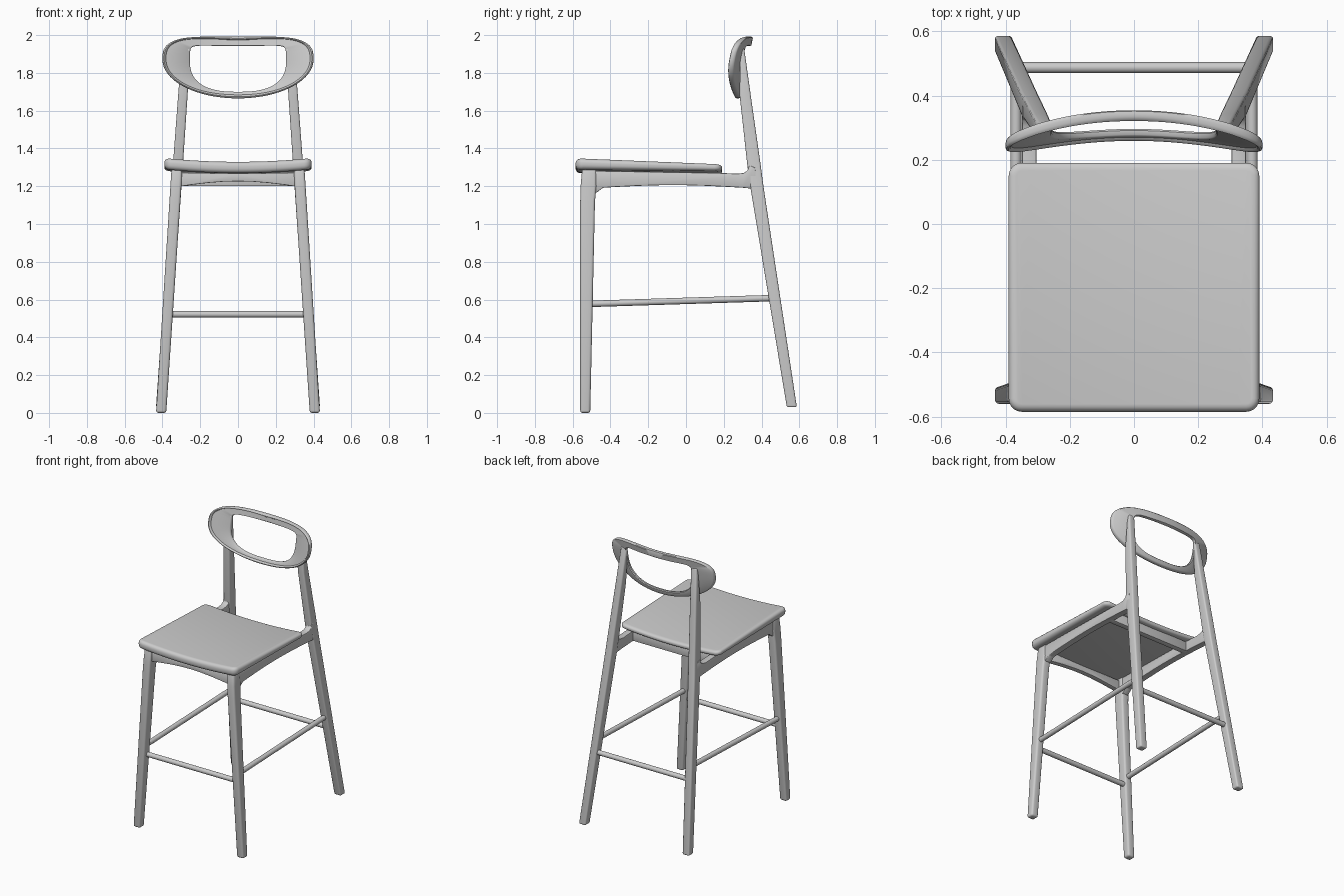
import bpy, bmesh
from math import sin, cos, pi
from mathutils import Vector

cube = bpy.data.objects.get("Cube")
if cube:
    bpy.data.objects.remove(cube, do_unlink=True)

grey = bpy.data.materials.new("light_grey")
grey.use_nodes = True
grey.diffuse_color = (0.6, 0.6, 0.6, 1)
grey.node_tree.nodes["Principled BSDF"].inputs["Base Color"].default_value = (0.6, 0.6, 0.6, 1)


def finish(bm, name, mirror=False):
    bmesh.ops.recalc_face_normals(bm, faces=bm.faces)
    mesh = bpy.data.meshes.new(name)
    bm.to_mesh(mesh)
    bm.free()
    mesh.materials.append(grey)
    ob = bpy.data.objects.new(name, mesh)
    bpy.context.collection.objects.link(ob)
    if mirror:
        ob.modifiers.new("mirror", 'MIRROR').use_mirror_merge = False
    bpy.ops.object.select_all(action='DESELECT')
    ob.select_set(True)
    bpy.context.view_layer.objects.active = ob
    bpy.ops.object.shade_smooth_by_angle(angle=0.7)
    return ob


def round_edges(bm, width, segments=3):
    bmesh.ops.recalc_face_normals(bm, faces=bm.faces)
    sharp = [e for e in bm.edges if e.calc_face_angle(0) > 0.6]
    bmesh.ops.bevel(bm, geom=sharp, offset=width, segments=segments,
                    profile=0.5, affect='EDGES', clamp_overlap=True)


def loft(bm, rings, closed=False):
    loops = [[bm.verts.new(p) for p in ring] for ring in rings]
    pairs = list(zip(loops, loops[1:])) + ([(loops[-1], loops[0])] if closed else [])
    for a, b in pairs:
        for i in range(len(a)):
            j = (i + 1) % len(a)
            bm.faces.new((a[i], a[j], b[j], b[i]))
    if not closed:
        bm.faces.new(loops[0])
        bm.faces.new(loops[-1])


def leg(name, sections, bevel):
    """Each section: height, centre x, front y, back y, width."""
    bm = bmesh.new()
    loft(bm, [[(x - w / 2, f, z), (x + w / 2, f, z), (x + w / 2, b, z), (x - w / 2, b, z)]
              for z, x, f, b, w in sections])
    round_edges(bm, bevel)
    finish(bm, name, mirror=True)


def rail(name, rings, bevel, mirror=False):
    bm = bmesh.new()
    loft(bm, rings)
    round_edges(bm, bevel, 2)
    finish(bm, name, mirror)


def rung(name, a, b, mirror=False, radius=0.017, sides=20):
    a, b = Vector(a), Vector(b)
    turn = (b - a).to_track_quat('Z', 'Y')
    circle = [turn @ Vector((cos(2 * pi * i / sides), sin(2 * pi * i / sides), 0)) * radius
              for i in range(sides)]
    bm = bmesh.new()
    loft(bm, [[p + c for c in circle] for p in (a, b)])
    finish(bm, name, mirror)


# Legs
leg("front_legs", [(0, 0.407, -0.56, -0.507, 0.054),
                   (1.12, 0.334, -0.56, -0.482, 0.058),
                   (1.2, 0.329, -0.558, -0.474, 0.058),
                   (1.29, 0.324, -0.55, -0.474, 0.056)], 0.013)
leg("back_legs", [(0.03, 0.407, 0.534, 0.587, 0.054),
                  (1.2, 0.326, 0.34, 0.41, 0.054),
                  (1.3, 0.319, 0.326, 0.397, 0.053),
                  (1.68, 0.292, 0.284, 0.343, 0.05),
                  (1.93, 0.275, 0.286, 0.308, 0.046)], 0.01)

# Side rails with arched underside and a fillet rising to the back leg
side = [(-0.5, 1.282), (0.19, 1.27), (0.27, 1.266), (0.305, 1.27), (0.325, 1.283),
        (0.335, 1.31), (0.365, 1.3), (0.385, 1.2), (0.35, 1.187)]
side += [(0.3 - 0.74 * i / 8, 1.192 + 0.014 * sin(pi * i / 8)) for i in range(9)]
side += [(-0.474, 1.165), (-0.5, 1.165)]
rail("side_rails", [[(x, y, z) for y, z in side] for x in (0.303, 0.349)], 0.005, True)

# Front rail with arched underside, and straight rear rail
arch = [(-0.32, 1.272), (0, 1.268), (0.32, 1.272)]
arch += [(0.32 - 0.08 * i, 1.197 + 0.029 * sin(pi * i / 8)) for i in range(9)]
rail("front_rail", [[(x, y, z) for x, z in arch] for y in (-0.54, -0.505)], 0.004)
rail("rear_rail", [[(x, y, z) for x, z in ((-0.32, 1.2), (0.32, 1.2), (0.32, 1.268), (-0.32, 1.268))]
                   for y in (0.12, 0.16)], 0.004)

# Rungs
rung("front_rung", (-0.375, -0.52, 0.522), (0.375, -0.52, 0.522))
rung("back_rung", (-0.374, 0.487, 0.522), (0.374, 0.487, 0.522))
rung("side_rungs", (0.369, -0.51, 0.577), (0.367, 0.47, 0.608), True)

# Seat: rounded slab, thinner to the back, dished across its width
bm = bmesh.new()
bmesh.ops.create_cube(bm, size=1)
bmesh.ops.scale(bm, vec=(0.78, 0.775, 0.06), verts=bm.verts)
upright = [e for e in bm.edges if abs(e.verts[0].co.z - e.verts[1].co.z) > 0.01]
bmesh.ops.bevel(bm, geom=upright, offset=0.04, segments=5, profile=0.5, affect='EDGES')
round_edges(bm, 0.024, 4)
for i in range(-8, 9):
    bmesh.ops.bisect_plane(bm, geom=bm.verts[:] + bm.edges[:] + bm.faces[:],
                           plane_co=(i * 0.04, 0, 0), plane_no=(1, 0, 0))
for v in bm.verts:
    x, y, z = v.co
    back = y / 0.775 + 0.5
    v.co.y = y - 0.197
    v.co.z = 1.32 - 0.02 * back + z * (1 - 0.4 * back) - 0.02 * (1 - (x / 0.39) ** 2)
finish(bm, "seat")


# Backrest: bent oval ring with a raised front rim
def reach(t, half, top, bottom, n_top, n_bottom):
    up = sin(t) >= 0
    h, n = (top, n_top) if up else (bottom, n_bottom)
    return (abs(cos(t) / half) ** n + abs(sin(t) / h) ** n) ** (-1 / n)


def backrest_ring(inset, share, depth, count=128):
    ring = []
    for i in range(count):
        t = 2 * pi * i / count
        outer = reach(t, 0.4, 0.13, 0.205, 3.3, 2)
        inner = reach(t, 0.255, 0.08, 0.17, 8, 2.6)
        r = outer + (inner - outer) * share - inset
        x, z = r * cos(t), 1.87 + r * sin(t)
        if sin(t) > 0:
            z -= 0.008 * max(0, 1 - (x / 0.3) ** 2)
        ring.append((x, 0.275 + 0.2 * (z - 1.67) - 0.45 * x * x + depth, z))
    return ring


section = [(0.008, 0, 0.016), (0.002, 0, 0.012), (0, 0, 0.004), (0, 0, -0.006), (0.003, 0, -0.013),
           (0.009, 0, -0.017), (0.015, 0, -0.015), (0.019, 0, -0.008),
           (-0.004, 1, -0.007), (0, 1, -0.003), (0, 1, 0.01), (-0.005, 1, 0.016)]
bm = bmesh.new()
loft(bm, [backrest_ring(*s) for s in section], closed=True)
finish(bm, "backrest")
